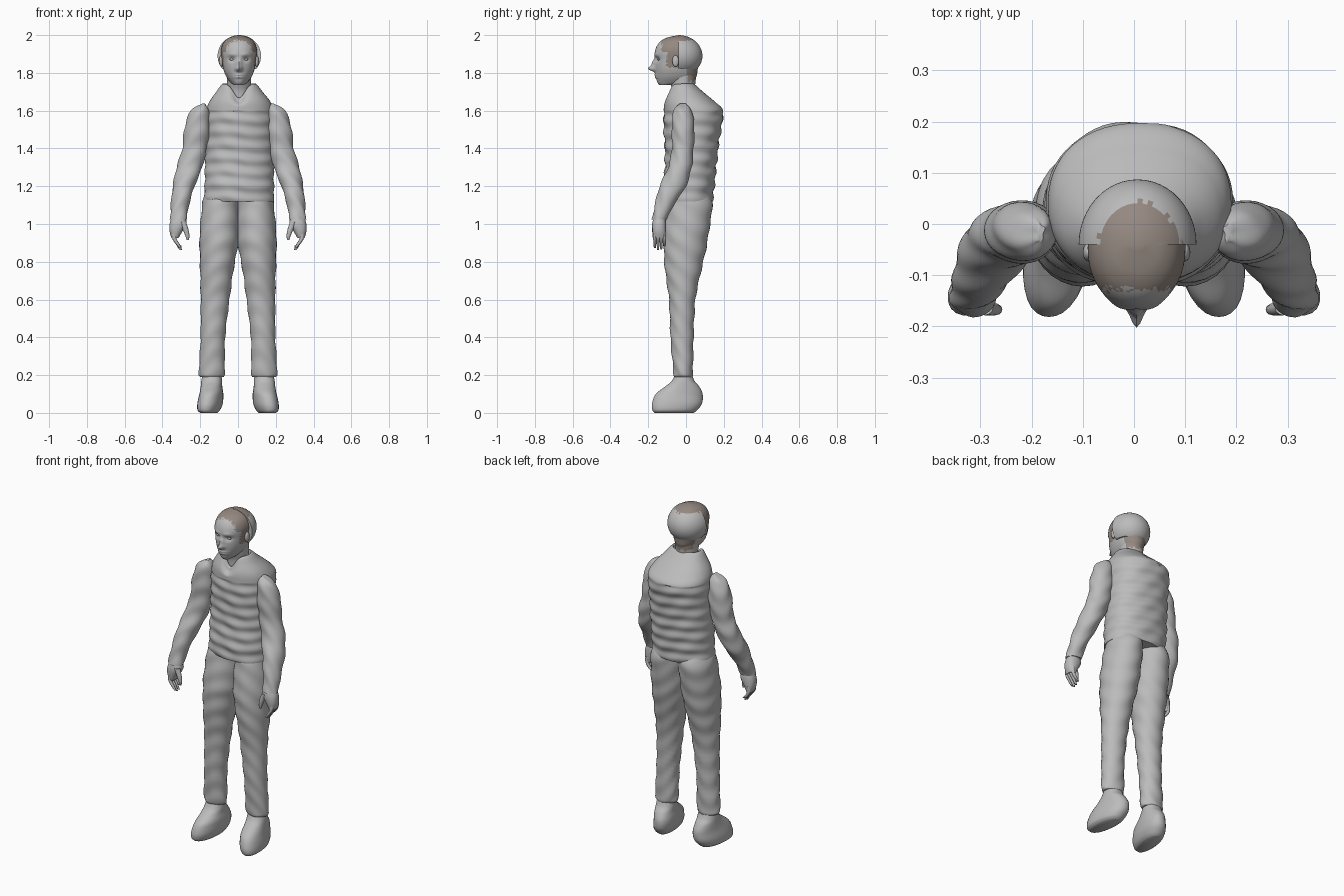
import bpy
import bmesh
import random
from math import sin, cos, pi, exp, radians
from mathutils import Matrix, Vector

random.seed(4)
default = bpy.data.objects.get("Cube")
if default:
    bpy.data.objects.remove(default)


def material(name, colour):
    mat = bpy.data.materials.new(name)
    mat.use_nodes = True
    mat.diffuse_color = (*colour, 1)
    mat.node_tree.nodes["Principled BSDF"].inputs["Base Color"].default_value = (*colour, 1)
    return mat


GREY = material("plain_grey", (0.5, 0.5, 0.5))
BROWN = material("hair_brown", (0.3, 0.25, 0.22))


def finish(name, bm, hair=None):
    """Turn a bmesh into a smooth object; hair is a rule picking brown faces."""
    bmesh.ops.recalc_face_normals(bm, faces=bm.faces)
    if hair:
        for face in bm.faces:
            face.material_index = int(hair(face.calc_center_median()))
    mesh = bpy.data.meshes.new(name)
    bm.to_mesh(mesh)
    bm.free()
    mesh.materials.append(GREY)
    mesh.materials.append(BROWN)
    obj = bpy.data.objects.new(name, mesh)
    bpy.context.collection.objects.link(obj)
    bpy.ops.object.select_all(action="DESELECT")
    obj.select_set(True)
    bpy.context.view_layer.objects.active = obj
    bpy.ops.object.shade_smooth_by_angle(angle=radians(45))
    return obj


def spline(a, b, c, d, t):
    m, n = (c - a) / 2, (d - b) / 2
    return b + m * t + (3 * (c - b) - 2 * m - n) * t * t + (2 * (b - c) + m + n) * t ** 3


def loft(name, keys, seg=32, steps=6, power=2.0, side=1, warp=None, hair=None):
    """Skin rounded rings; each key is height, x range, y range."""
    rings = []
    last = len(keys) - 1
    for i in range(last):
        four = [keys[max(i - 1, 0)], keys[i], keys[i + 1], keys[min(i + 2, last)]]
        for k in range(steps):
            rings.append([spline(*column, k / steps) for column in zip(*four)])
    rings.append(keys[-1])
    bm = bmesh.new()
    grid = []
    for z, x0, x1, y0, y1 in rings:
        row = []
        for j in range(seg):
            c, s = cos(2 * pi * j / seg), sin(2 * pi * j / seg)
            r = (abs(c) ** power + abs(s) ** power) ** (-1 / power)
            p = Vector(((x0 + x1) / 2 + r * c * (x1 - x0) / 2,
                        (y0 + y1) / 2 + r * s * (y1 - y0) / 2, z))
            if warp:
                p = warp(p, c, s)
            p.x *= side
            row.append(bm.verts.new(p))
        grid.append(row)
    for low, high in zip(grid, grid[1:]):
        for j in range(seg):
            k = (j + 1) % seg
            bm.faces.new((low[j], low[k], high[k], high[j]))
    bm.faces.new(grid[0])
    bm.faces.new(grid[-1])
    return finish(name, bm, hair)


def blob(name, place, size, hair=None):
    bm = bmesh.new()
    bmesh.ops.create_uvsphere(bm, u_segments=20, v_segments=12, radius=1,
                              matrix=Matrix.LocRotScale(Vector(place), None, Vector(size)))
    return finish(name, bm, hair)


def bump(value, centre, width):
    return exp(-((value - centre) / width) ** 2)


# Quilted vest with an open collar
def quilt(p, c, s):
    if p.z < 1.6:
        puff = 0.004 * sin(p.z * 90 + 0.8 * sin(c * 3)) + 0.002 * sin(p.z * 47 + c * 9)
        p += Vector((c * puff * 0.6, s * puff, 0))
    if s < 0:
        p.z -= 0.075 * bump(p.x, 0.006, 0.04) * min(max((p.z - 1.62) / 0.1, 0), 1)
    return p


loft("vest", [
    (1.12, -.178, .19, -.112, .14), (1.2, -.177, .19, -.118, .15),
    (1.3, -.175, .19, -.112, .16), (1.4, -.172, .19, -.112, .17),
    (1.52, -.168, .19, -.118, .188), (1.6, -.168, .19, -.118, .197),
    (1.65, -.15, .17, -.115, .15), (1.7, -.115, .13, -.1, .09),
    (1.74, -.085, .098, -.085, .045), (1.735, -.07, .085, -.07, .035),
    (1.69, -.065, .08, -.065, .03)], seg=64, steps=12, power=2.2, warp=quilt)


# Sleeves, hands, trousers and shoes
def crease(p, c, s):
    fold = 0.0025 * sin(p.z * 55 + 4 * s + 3 * c)
    return p + Vector((c * fold, s * fold, 0))


def splay(p, c, s):
    p.x -= 0.12 * (p.y + 0.04) * min(1, (0.21 - p.z) * 8)
    return p


for side, label in ((1, "left"), (-1, "right")):
    loft(label + "_sleeve", [
        (1.637, .175, .19, -.035, .0), (1.6, .155, .25, -.065, .03),
        (1.5, .15, .285, -.075, .045), (1.4, .165, .295, -.075, .04),
        (1.3, .19, .325, -.095, .03), (1.2, .23, .345, -.14, .0),
        (1.1, .26, .355, -.165, -.065), (1.025, .27, .36, -.18, -.1)],
        steps=8, side=side, warp=crease)
    loft(label + "_palm", [
        (1.04, .28, .35, -.17, -.11), (1.0, .272, .362, -.179, -.105),
        (.96, .295, .362, -.177, -.106), (.925, .315, .352, -.17, -.11)],
        seg=20, side=side, power=2.4)
    for n in range(4):
        y, tip = -.165 + n * .017, (.872, .862, .866, .882)[n]
        loft(f"{label}_finger_{n + 1}", [
            (.96, .325, .35, y - .009, y + .009), (.925, .327, .349, y - .009, y + .009),
            (.895, .31, .33, y - .008, y + .008), (tip, .297, .31, y - .005, y + .005)],
            seg=10, steps=4, side=side)
    loft(label + "_thumb", [
        (1.01, .275, .31, -.178, -.15), (.97, .262, .292, -.179, -.153),
        (.935, .257, .278, -.177, -.157), (.915, .262, .272, -.172, -.162)],
        seg=12, steps=4, side=side)
    loft(label + "_trouser_leg", [
        (1.16, .0, .175, -.08, .12), (1.1, -.005, .19, -.1, .14),
        (.95, -.005, .203, -.118, .12), (.86, .005, .203, -.118, .105),
        (.75, .025, .2, -.11, .08), (.6, .045, .197, -.09, .05),
        (.4, .068, .198, -.082, .04), (.23, .07, .207, -.068, .037),
        (.195, .075, .203, -.063, .034), (.19, .085, .19, -.055, .028)],
        steps=8, side=side, warp=crease)
    loft(label + "_shoe", [
        (.22, .09, .185, -.05, .025), (.17, .085, .195, -.075, .045),
        (.14, .085, .198, -.11, .07), (.1, .08, .203, -.16, .088),
        (.05, .082, .212, -.18, .085), (.015, .095, .21, -.178, .06),
        (.0, .11, .195, -.165, .04)], side=side, power=2.2, warp=splay)


# Head with modelled nose, eye sockets and lips
def hairy(p):
    ragged = random.uniform(-.008, .008)
    top = p.z > 1.91 and p.y > -.128 + ragged
    sideburn = p.z > 1.83 + ragged and -.1 + ragged < p.y < -.02
    nape = 1.755 + ragged < p.z < 1.86 and p.y > .005
    return top or sideburn or nape


def features(p, c, s):
    if s < 0:
        x = p.x - .005
        front = min(1, -s * 1.4)
        nose = .036 * bump(p.z, 1.822, .014) + .017 * bump(p.z, 1.85, .022)
        p.y -= front * nose * bump(x, 0, .015)
        p.y += front * .012 * bump(abs(x), .036, .018) * bump(p.z, 1.872, .014)
        p.y -= front * .006 * bump(p.z, 1.897, .012) * bump(abs(x), .034, .025)
        p.y -= front * .007 * bump(x, 0, .026) * (bump(p.z, 1.79, .006) + bump(p.z, 1.777, .006))
    return p


loft("neck", [(1.62, -.065, .075, -.07, .05), (1.7, -.058, .068, -.07, .045),
              (1.75, -.058, .068, -.085, .05), (1.8, -.06, .07, -.09, .055)], hair=hairy)
loft("head", [
    (1.735, -.02, .03, -.14, -.08), (1.75, -.04, .05, -.152, .03),
    (1.78, -.062, .072, -.159, .055), (1.82, -.078, .088, -.163, .062),
    (1.87, -.086, .096, -.164, .07), (1.92, -.09, .1, -.163, .07),
    (1.96, -.077, .087, -.142, .05), (1.985, -.05, .06, -.105, .02),
    (1.998, -.01, .02, -.05, -.03)], seg=72, steps=9, power=2.1, warp=features, hair=hairy)
for side, label in ((1, "left"), (-1, "right")):
    blob(label + "_eye", (.005 + side * .036, -.139, 1.872), (.014, .012, .007))
    blob(label + "_ear", (.005 + side * .094, -.055, 1.862), (.011, .018, .03))

# Rounded shell over the back of the head
shell = bmesh.new()
bmesh.ops.create_uvsphere(shell, u_segments=48, v_segments=32, radius=1,
                          matrix=Matrix.LocRotScale(Vector((.007, -.04, 1.89)), None,
                                                    Vector((.115, .127, .11))))
for point, normal in (((0, -.04, 0), (0, -1, 0)), ((0, 0, 1.82), (0, 0, -1))):
    bmesh.ops.bisect_plane(shell, geom=shell.verts[:] + shell.edges[:] + shell.faces[:],
                           plane_co=point, plane_no=normal, clear_outer=True)
    rim = [e for e in shell.edges if e.is_boundary]
    bmesh.ops.holes_fill(shell, edges=rim, sides=0)
finish("back_hair_shell", shell, lambda p: p.z > 1.972 + random.uniform(-.006, .006))
